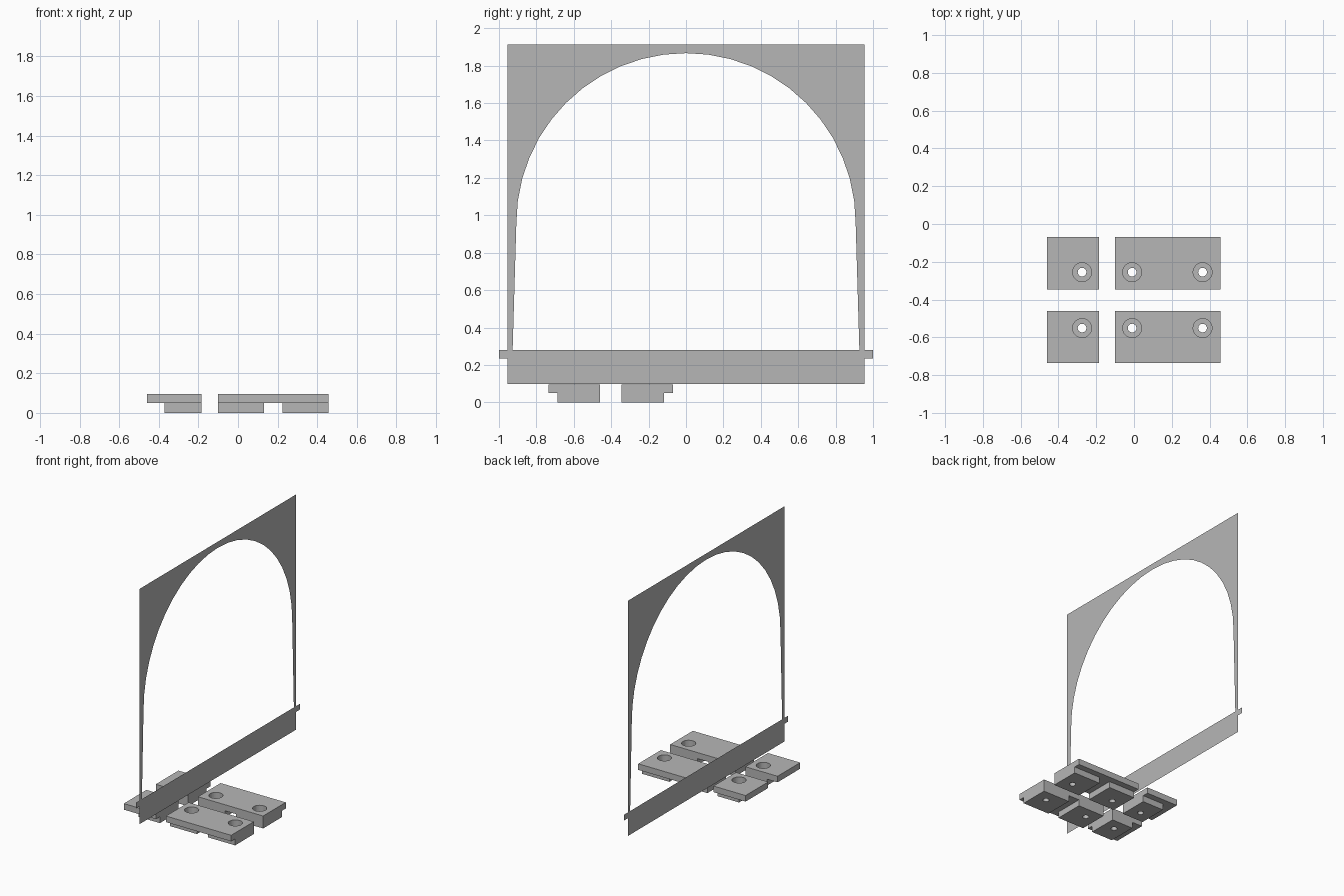
import bpy
import bmesh
import math
from mathutils import Matrix, Vector

cube = bpy.data.objects.get("Cube")
if cube:
    bpy.data.objects.remove(cube, do_unlink=True)

# Single plain grey
grey = bpy.data.materials.new("plain grey")
grey.use_nodes = True
COLOUR = (0.47, 0.47, 0.47, 1)
grey.diffuse_color = COLOUR
grey.node_tree.nodes["Principled BSDF"].inputs["Base Color"].default_value = COLOUR

TOP = 0.096      # upper face of the blocks
STEP = 0.049     # height of the rebates
PAD = 0.02       # cutter overshoot


def make_object(name, bm):
    mesh = bpy.data.meshes.new(name)
    bm.to_mesh(mesh)
    bm.free()
    mesh.materials.append(grey)
    obj = bpy.data.objects.new(name, mesh)
    bpy.context.scene.collection.objects.link(obj)
    return obj


def box(name, low, high):
    low, high = Vector(low), Vector(high)
    bm = bmesh.new()
    place = Matrix.Translation((low + high) / 2) @ Matrix.Diagonal((*(high - low), 1))
    bmesh.ops.create_cube(bm, size=1, matrix=place)
    return make_object(name, bm)


def cylinder(name, x, y, z0, z1, radius):
    bm = bmesh.new()
    bmesh.ops.create_cone(bm, cap_ends=True, segments=32, radius1=radius, radius2=radius,
                          depth=z1 - z0, matrix=Matrix.Translation((x, y, (z0 + z1) / 2)))
    return make_object(name, bm)


def cut(obj, cutter):
    """Subtract the cutter for good, then remove it."""
    cutter.hide_render = True
    mod = obj.modifiers.new("cut", 'BOOLEAN')
    mod.operation = 'DIFFERENCE'
    mod.solver = 'EXACT'
    mod.object = cutter
    bpy.context.view_layer.update()
    graph = bpy.context.evaluated_depsgraph_get()
    mesh = bpy.data.meshes.new_from_object(obj.evaluated_get(graph))
    obj.modifiers.clear()
    obj.data = mesh
    bpy.data.objects.remove(cutter, do_unlink=True)


# Clamp blocks: solid slabs with rebates below and counterbored screw holes
def clamp_block(name, x0, x1, y0, y1, rebate_x, rebate_y, hole_x, hole_y):
    block = box(name, (x0, y0, 0), (x1, y1, TOP))
    cut(block, box("cutter", (rebate_x[0], y0 - PAD, -PAD), (rebate_x[1], y1 + PAD, STEP)))
    cut(block, box("cutter", (x0 - PAD, rebate_y[0], -PAD), (x1 + PAD, rebate_y[1], STEP)))
    for x in hole_x:
        cut(block, cylinder("cutter", x, hole_y, STEP - 0.003, TOP + PAD, 0.05))
        cut(block, cylinder("cutter", x, hole_y, -PAD, TOP + PAD, 0.023))
    return block


ROW_MIDDLE = -0.403
for row, side in (("front", -1), ("back", 1)):
    inner, lip, outer = (ROW_MIDDLE + side * d for d in (0.057, 0.285, 0.333))
    y0, y1 = sorted((inner, outer))
    rebate_y = sorted((lip, outer + side * PAD))
    hole_y = ROW_MIDDLE + side * 0.148
    clamp_block(row + "_short_block", -0.46, -0.185, y0, y1,
                (-0.46 - PAD, -0.37), rebate_y, (-0.275,), hole_y)
    clamp_block(row + "_long_block", -0.10, 0.457, y0, y1,
                (0.13, 0.225), rebate_y, (-0.01, 0.363), hole_y)

# Upright sheet: square outline with side tabs and an arched opening
SHEET_X = -0.172
half_outline = [(0.955, 0.098), (0.955, 0.235), (1.0, 0.235),
                (1.0, 0.28), (0.955, 0.28), (0.955, 1.914)]
outline = half_outline + [(-y, z) for y, z in reversed(half_outline)]

ARCH_RADIUS, ARCH_Z, STEPS = 0.907, 0.96, 24
opening = [(0.927, 0.28)]
for i in range(STEPS + 1):
    a = math.pi * i / STEPS
    opening.append((ARCH_RADIUS * math.cos(a), ARCH_Z + ARCH_RADIUS * math.sin(a)))
opening.append((-0.927, 0.28))

bm = bmesh.new()
for loop in (outline, opening):
    verts = [bm.verts.new((SHEET_X, y, z)) for y, z in loop]
    for a, b in zip(verts, verts[1:] + verts[:1]):
        bm.edges.new((a, b))
bmesh.ops.triangle_fill(bm, use_beauty=True, use_dissolve=False, edges=bm.edges[:],
                        normal=(1, 0, 0))
bm.normal_update()
for face in bm.faces:
    if face.normal.x < 0:
        face.normal_flip()
make_object("arched_sheet", bm)
